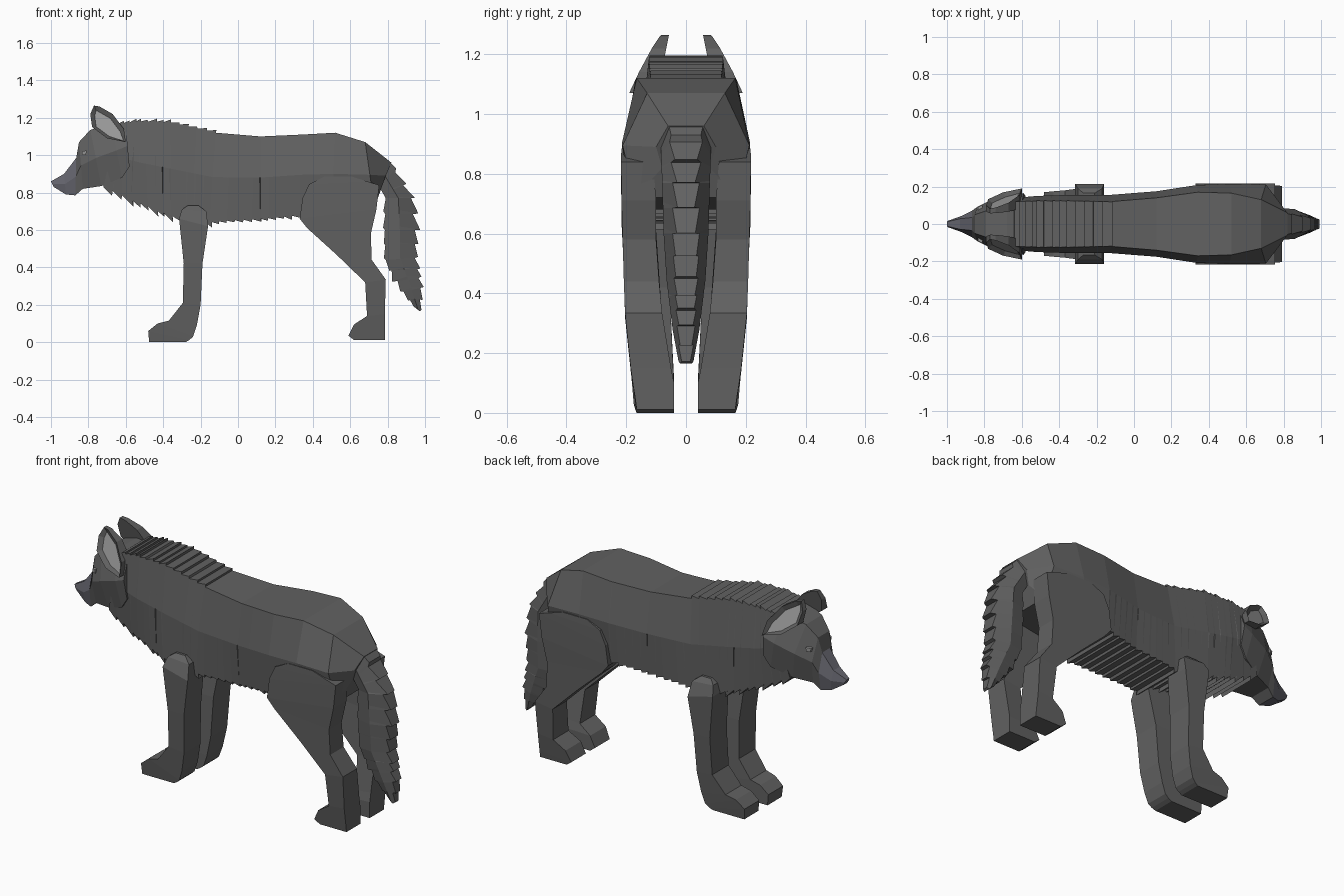
import bpy, bmesh, random
from mathutils import Vector

if "Cube" in bpy.data.objects:
    bpy.data.objects.remove(bpy.data.objects["Cube"])

random.seed(4)


def material(name, r, g, b):
    m = bpy.data.materials.new(name)
    m.diffuse_color = (r, g, b, 1)
    m.use_nodes = True
    m.node_tree.nodes["Principled BSDF"].inputs["Base Color"].default_value = m.diffuse_color
    return m


FUR = material("fur", 0.12, 0.12, 0.12)
MUZZLE = material("muzzle", 0.13, 0.13, 0.155)
PALE = material("pale", 0.3, 0.3, 0.3)


def loft(name, rings, mats=(FUR,), mirror=False, edit=None):
    """Skin closed rings of points, cap both ends, optionally mirror over y."""
    bm = bmesh.new()
    vs = [[bm.verts.new(p) for p in r] for r in rings]
    n = len(rings[0])
    for a, b in zip(vs, vs[1:]):
        for i in range(n):
            j = (i + 1) % n
            bm.faces.new((a[i], a[j], b[j], b[i]))
    bm.faces.new(vs[0])
    bm.faces.new(vs[-1])
    bmesh.ops.recalc_face_normals(bm, faces=bm.faces)
    if edit:
        edit(bm)
    me = bpy.data.meshes.new(name)
    bm.to_mesh(me)
    bm.free()
    for m in mats:
        me.materials.append(m)
    ob = bpy.data.objects.new(name, me)
    bpy.context.collection.objects.link(ob)
    if mirror:
        mod = ob.modifiers.new("mirror", 'MIRROR')
        mod.use_axis = (False, True, False)
    return ob


def hexagon(s, top_push=Vector(), low_push=Vector()):
    """Six-sided section: top edge, widest middle, bottom edge.
    Pushed edges slide within the plane of the side."""
    xt, zt, xb, zb, wt, wm, wb = s
    t, b = Vector((xt, 0, zt)), Vector((xb, 0, zb))
    mid, half = t.lerp(b, 0.5), (t - b).length / 2
    wt += (wt - wm) * top_push.length / half
    wb += (wb - wm) * low_push.length / half
    t, b = t + top_push, b + low_push
    y = Vector((0, 1, 0))
    return [t + y * wt, mid + y * wm, b + y * wb,
            b - y * wb, mid - y * wm, t - y * wt]


def furry(stations):
    """Sections with sawtooth tufts. Each station ends with
    (teeth until next station, top tuft size, bottom tuft size)."""
    rings = []
    for s, e in zip(stations, stations[1:]):
        n, at, ab = s[7:]
        rings.append(hexagon(s[:7]))
        mix = lambda f: [p + (q - p) * f for p, q in zip(s[:7], e[:7])]
        for k in range(n):
            m = mix((k + random.uniform(.7, .9)) / n)
            out = Vector((m[0] - m[2], 0, m[1] - m[3])).normalized()
            along_t = Vector((e[0] - s[0], 0, e[1] - s[1])).normalized()
            along_b = Vector((e[2] - s[2], 0, e[3] - s[3])).normalized()
            top, low = random.uniform(.6, 1.2), random.uniform(.5, 1.25)
            rings.append(hexagon(m, (out + along_t * .6) * at * top,
                                 (-out + along_b * .6) * ab * low))
            if k < n - 1:
                rings.append(hexagon(mix((k + 1) / n)))
    rings.append(hexagon(stations[-1][:7]))
    return rings


# Body with mane, chest and belly tufts
loft("body", furry([
    (-.64, 1.17, -.72, .83, .12, .135, .11, 4, .016, .03),
    (-.52, 1.18, -.52, .74, .125, .15, .135, 4, .016, .03),
    (-.36, 1.175, -.36, .68, .125, .155, .15, 5, .016, .025),
    (-.12, 1.12, -.15, .645, .12, .155, .15, 6, 0, .02),
    (.12, 1.10, .12, .66, .14, .175, .16, 5, 0, .02),
    (.34, 1.11, .33, .68, .17, .208, .19, 0, 0, 0),
    (.52, 1.12, .50, .68, .165, .215, .19, 0, 0, 0),
    (.68, 1.07, .73, .72, .13, .212, .17, 0, 0, 0),
    (.82, .96, .76, .82, .06, .10, .08, 0, 0, 0)]))

# Bushy tail
loft("tail", furry([
    (.80, .975, .75, .84, .06, .085, .07, 3, .018, .0),
    (.925, .77, .79, .77, .045, .08, .065, 2, .025, .01),
    (.945, .60, .785, .60, .045, .075, .06, 2, .025, .012),
    (.945, .45, .79, .44, .04, .065, .05, 3, .024, .026),
    (.975, .29, .885, .27, .03, .045, .035, 2, .018, .018),
    (.97, .165, .955, .18, .02, .025, .02, 0, 0, 0)]))


# Head with flat flared cheeks
def paint_muzzle(bm):
    for f in bm.faces:
        if f.calc_center_median().x < -.87:
            f.material_index = 1


loft("head", [hexagon(s) for s in [
    (-1.0, .86, -.985, .83, .012, .018, .015),
    (-.93, .90, -.92, .79, .028, .042, .035),
    (-.865, .985, -.87, .785, .035, .07, .055),
    (-.85, 1.07, -.83, .82, .05, .09, .065),
    (-.79, 1.135, -.73, .835, .07, .13, .10),
    (-.68, 1.17, -.62, .88, .10, .155, .14),
    (-.60, 1.16, -.58, .94, .11, .165, .15)]],
    mats=(FUR, MUZZLE), edit=paint_muzzle)


# Ears with a recessed pale inside facing outwards
def hollow_ear(bm):
    bm.faces.ensure_lookup_table()
    face = bm.faces[-2]
    bmesh.ops.inset_individual(bm, faces=[face], thickness=.022, depth=-.02)
    face.material_index = 1


ear = [(-.77, 1.265), (-.79, 1.22), (-.78, 1.15), (-.70, 1.09),
       (-.60, 1.07), (-.61, 1.14), (-.67, 1.22), (-.74, 1.26)]
loft("ears", [[(x, .167 - (z - 1.1) * .45 + (x + .68) * .12, z) for x, z in ear],
              [(x, .09 - (z - 1.1) * .2, z) for x, z in ear]],
     mats=(FUR, PALE), mirror=True, edit=hollow_ear)

# Eyes
eye = [(-.835, 1.02), (-.81, 1.025), (-.812, 1.003), (-.832, 1.0)]
loft("eyes", [[(x, .05, z) for x, z in eye],
              [(x, .098 + (x + .82) * .5, z) for x, z in eye]],
     mats=(PALE,), mirror=True)


# Legs: front edge, back edge, inner and outer y
def legs(name, rows):
    loft(name, [[(xf, yi, zf), (xf, yo, zf), (xb, yo, zb), (xb, yi, zb)]
                for xf, zf, xb, zb, yi, yo in rows], mirror=True)


legs("front_legs", [
    (-.27, .73, -.21, .73, .09, .165),
    (-.30, .71, -.17, .70, .08, .19),
    (-.315, .66, -.16, .62, .075, .215),
    (-.29, .42, -.19, .42, .055, .205),
    (-.295, .21, -.20, .20, .045, .19),
    (-.37, .115, -.22, .09, .04, .18),
    (-.43, .10, -.24, .03, .04, .175),
    (-.48, .06, -.26, .012, .04, .17),
    (-.475, .0, -.28, .0, .04, .165)])

legs("hind_legs", [
    (.46, .885, .61, .885, .12, .216),
    (.38, .845, .69, .86, .12, .217),
    (.345, .77, .755, .84, .11, .217),
    (.33, .66, .74, .71, .10, .216),
    (.37, .61, .71, .58, .10, .212),
    (.53, .465, .715, .44, .09, .208),
    (.68, .32, .79, .335, .08, .204),
    (.69, .14, .785, .15, .05, .185),
    (.62, .095, .785, .10, .04, .178),
    (.59, .035, .785, .05, .04, .17),
    (.62, .012, .785, .012, .04, .165)])
